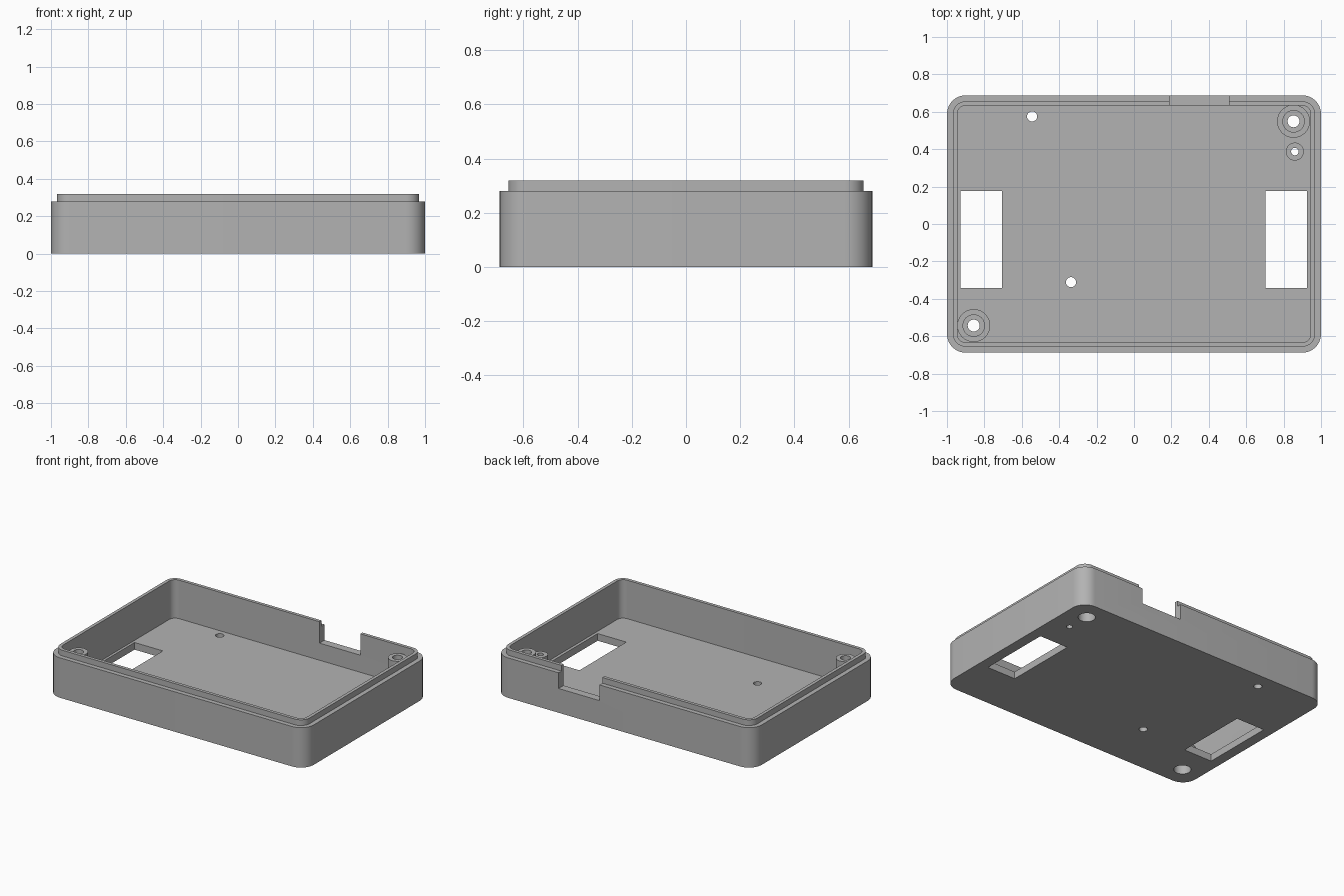
import bpy, bmesh, math

cube = bpy.data.objects.get("Cube")
if cube:
    bpy.data.objects.remove(cube, do_unlink=True)

GREY = (0.45, 0.45, 0.45, 1.0)
plastic = bpy.data.materials.new("grey_plastic")
plastic.use_nodes = True
plastic.diffuse_color = GREY
plastic.node_tree.nodes["Principled BSDF"].inputs["Base Color"].default_value = GREY

FLOOR, SHOULDER, TOP = 0.05, 0.28, 0.32


def rounded_rect(hx, hy, r, steps=10):
    """Counter-clockwise outline of a rounded rectangle."""
    pts = []
    for i, (sx, sy) in enumerate(((1, 1), (-1, 1), (-1, -1), (1, -1))):
        for k in range(steps + 1):
            a = math.pi / 2 * (i + k / steps)
            pts.append((sx * (hx - r) + r * math.cos(a), sy * (hy - r) + r * math.sin(a)))
    return pts


def circle(x, y, r, steps=40):
    return [(x + r * math.cos(math.tau * k / steps), y + r * math.sin(math.tau * k / steps))
            for k in range(steps)]


def loft(name, sections):
    """Closed solid through a list of (outline, height) with equal point counts."""
    bm = bmesh.new()
    rings = [[bm.verts.new((x, y, z)) for x, y in outline] for outline, z in sections]
    for low, high in zip(rings, rings[1:]):
        for i in range(len(low)):
            j = (i + 1) % len(low)
            bm.faces.new((low[i], low[j], high[j], high[i]))
    bm.faces.new(rings[0][::-1])
    bm.faces.new(rings[-1])
    bmesh.ops.recalc_face_normals(bm, faces=bm.faces)
    mesh = bpy.data.meshes.new(name)
    bm.to_mesh(mesh)
    bm.free()
    mesh.materials.append(plastic)
    obj = bpy.data.objects.new(name, mesh)
    bpy.context.collection.objects.link(obj)
    return obj


def rod(name, x, y, steps):
    """Stepped round solid from (radius, height) pairs."""
    return loft(name, [(circle(x, y, r), z) for r, z in steps])


def block(name, x0, x1, y0, y1, z0, z1):
    outline = [(x0, y0), (x1, y0), (x1, y1), (x0, y1)]
    return loft(name, [(outline, z0), (outline, z1)])


def combine(target, tool, operation):
    mod = target.modifiers.new(tool.name, "BOOLEAN")
    mod.operation, mod.solver, mod.object = operation, "EXACT", tool
    bpy.context.view_layer.objects.active = target
    bpy.ops.object.modifier_apply(modifier=mod.name)
    bpy.data.objects.remove(tool, do_unlink=True)


# Tray with shoulder and raised lip
outer = rounded_rect(1.0, 0.688, 0.1)
lip = rounded_rect(0.968, 0.656, 0.068)
inner = rounded_rect(0.945, 0.633, 0.045)
tray = loft("enclosure_tray", [(outer, 0), (outer, SHOULDER), (lip, SHOULDER),
                               (lip, TOP), (inner, TOP), (inner, FLOOR)])

# Stepped screw posts in opposite corners, plus one small post
posts = [(0.853, 0.549), (-0.857, -0.543)]
small_post = (0.86, 0.387)
for x, y in posts:
    combine(tray, rod("screw_post", x, y, [(0.088, 0.02), (0.088, 0.15),
                                           (0.06, 0.15), (0.06, 0.28)]), "UNION")
combine(tray, rod("small_post", *small_post, [(0.048, 0.02), (0.048, 0.2)]), "UNION")

# Screw bores, counterbored from below
for x, y in posts:
    combine(tray, rod("screw_bore", x, y, [(0.055, -0.1), (0.055, 0.11),
                                           (0.032, 0.11), (0.032, 0.4)]), "DIFFERENCE")
for x, y, r in [(*small_post, 0.02), (-0.545, 0.575, 0.027), (-0.337, -0.311, 0.027)]:
    combine(tray, rod("through_hole", x, y, [(r, -0.1), (r, 0.4)]), "DIFFERENCE")

# Floor windows on both sides
for x0, x1 in ((-0.927, -0.707), (0.703, 0.925)):
    combine(tray, block("floor_window", x0, x1, -0.342, 0.177, -0.1, 0.1), "DIFFERENCE")

# Cable notch in the back wall
combine(tray, block("cable_notch", 0.19, 0.507, 0.6, 0.8, 0.17, 0.5), "DIFFERENCE")

bpy.ops.object.select_all(action="DESELECT")
tray.select_set(True)
bpy.context.view_layer.objects.active = tray
bpy.ops.object.shade_smooth_by_angle(angle=math.radians(30))
